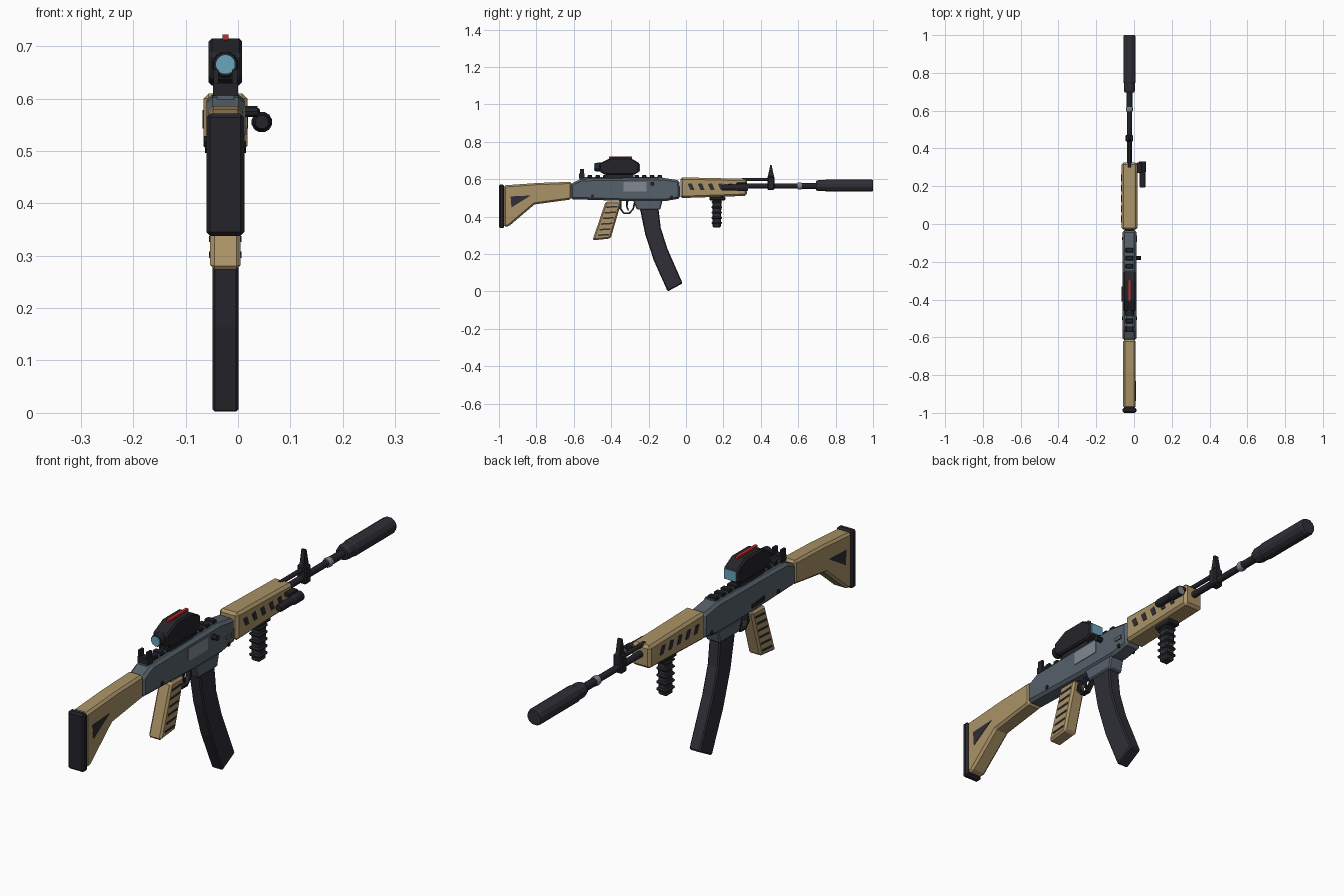
import bpy, bmesh, math

CX = -0.024  # centre plane of the rifle


def mat(name, r, g, b):
    m = bpy.data.materials.new(name)
    lin = [(c / 255 / 12.92) if c < 10 else ((c / 255 + 0.055) / 1.055) ** 2.4 for c in (r, g, b)]
    m.diffuse_color = (*lin, 1)
    return m


TAN = mat("tan", 170, 146, 102)
STEEL = mat("blue_grey_steel", 86, 97, 107)
DARK = mat("dark_polymer", 46, 46, 54)
BLACK = mat("black_metal", 36, 36, 42)
GREY = mat("light_grey", 128, 136, 144)
GLASS = mat("blue_glass", 104, 166, 188)
RED = mat("red", 205, 42, 42)


def finish(name, bm, m, bevel=0):
    bmesh.ops.recalc_face_normals(bm, faces=bm.faces)
    me = bpy.data.meshes.new(name)
    bm.to_mesh(me)
    bm.free()
    me.materials.append(m)
    ob = bpy.data.objects.new(name, me)
    bpy.context.collection.objects.link(ob)
    if bevel:
        mod = ob.modifiers.new("bevel", "BEVEL")
        mod.width, mod.segments = bevel, 1
        mod.limit_method, mod.angle_limit = "ANGLE", math.radians(40)
    return ob


def prism(name, pts, hw, m, bevel=0, x=CX):
    """Side profile of (y, z) points extruded across x."""
    bm = bmesh.new()
    a = [bm.verts.new((x - hw, y, z)) for y, z in pts]
    b = [bm.verts.new((x + hw, y, z)) for y, z in pts]
    bm.faces.new(a)
    bm.faces.new(b[::-1])
    for i in range(len(pts)):
        j = (i + 1) % len(pts)
        bm.faces.new((a[i], a[j], b[j], b[i]))
    return finish(name, bm, m, bevel)


def box(name, y0, y1, z0, z1, hw, m, bevel=0, x=CX):
    return prism(name, [(y0, z0), (y1, z0), (y1, z1), (y0, z1)], hw, m, bevel, x)


def lathe(name, prof, z, m, x=CX, n=12):
    """Rings of (y, radius) around an axis parallel to y."""
    bm = bmesh.new()
    rings = []
    for y, r in prof:
        ang = [2 * math.pi * (i + 0.5) / n for i in range(n)]
        rings.append([bm.verts.new((x + r * math.cos(t), y, z + r * math.sin(t))) for t in ang])
    for p, q in zip(rings, rings[1:]):
        for i in range(n):
            bm.faces.new((p[i], p[(i + 1) % n], q[(i + 1) % n], q[i]))
    bm.faces.new(rings[0])
    bm.faces.new(rings[-1])
    return finish(name, bm, m)


def pin(name, y, z, r, x0, x1, m, n=10):
    """Short cylinder along x."""
    pts = [(y + r * math.cos(2 * math.pi * i / n), z + r * math.sin(2 * math.pi * i / n)) for i in range(n)]
    return prism(name, pts, (x1 - x0) / 2, m, 0, (x0 + x1) / 2)


# Stock and butt plate
prism("stock", [(-0.975, 0.567), (-0.79, 0.58), (-0.612, 0.586), (-0.612, 0.492), (-0.81, 0.465),
                (-0.95, 0.346), (-0.975, 0.346)], 0.033, TAN, 0.009)
box("butt_plate", -1.0, -0.972, 0.338, 0.571, 0.036, BLACK, 0.007)
for s in (-1, 1):
    prism("stock_recess", [(-0.938, 0.508), (-0.83, 0.513), (-0.933, 0.449)], 0.002, DARK, 0, CX + s * 0.0325)

# Receiver and magazine well
prism("receiver", [(-0.617, 0.493), (-0.617, 0.575), (-0.56, 0.602), (-0.13, 0.608), (-0.035, 0.594),
                   (-0.03, 0.497), (-0.11, 0.483), (-0.3, 0.483)], 0.036, STEEL, 0.011)
prism("magazine_well", [(-0.285, 0.49), (-0.262, 0.437), (-0.138, 0.437), (-0.125, 0.49)], 0.031, STEEL, 0.005)
box("ejection_port", -0.334, -0.21, 0.535, 0.586, 0.003, GREY, 0, CX + 0.0355)
pin("charging_handle", -0.18, 0.575, 0.011, CX + 0.03, 0.037, BLACK)
box("bolt_catch", -0.095, -0.06, 0.53, 0.545, 0.003, STEEL, 0, CX + 0.037)
for y, z in ((-0.5, 0.51), (-0.077, 0.505)):
    pin("receiver_pin", y, z, 0.009, CX - 0.039, CX + 0.039, BLACK)
prism("selector_lever", [(-0.41, 0.528), (-0.33, 0.52), (-0.33, 0.508), (-0.41, 0.51)], 0.004, BLACK, 0, CX - 0.037)

# Top rail
box("rail_base", -0.57, -0.125, 0.598, 0.613, 0.016, STEEL)
for i in range(11):
    y = -0.555 + i * 0.0415
    box("rail_tooth", y - 0.012, y + 0.012, 0.606, 0.622, 0.02, BLACK, 0.003)

# Rear iron sight
box("rear_sight_base", -0.572, -0.542, 0.605, 0.63, 0.024, BLACK)
for s in (-1, 1):
    box("rear_sight_ear", -0.568, -0.545, 0.62, 0.655, 0.005, BLACK, 0, CX + s * 0.018)

# Optic
box("optic_mount", -0.43, -0.28, 0.605, 0.635, 0.02, BLACK)
prism("optic_body", [(-0.462, 0.64), (-0.462, 0.685), (-0.4, 0.715), (-0.3, 0.715), (-0.25, 0.687),
                     (-0.25, 0.64), (-0.275, 0.625), (-0.435, 0.625)], 0.032, BLACK, 0.006)
lathe("eyepiece", [(-0.455, 0.025), (-0.487, 0.023)], 0.665, BLACK)
lathe("rear_lens", [(-0.48, 0.019), (-0.491, 0.019)], 0.665, GLASS, n=16)
box("front_lens", -0.252, -0.246, 0.642, 0.682, 0.026, GLASS)
box("red_strip", -0.413, -0.29, 0.712, 0.722, 0.006, RED)

# Pistol grip with grooves
prism("pistol_grip", [(-0.43, 0.48), (-0.345, 0.48), (-0.403, 0.283), (-0.5, 0.273)], 0.029, TAN, 0.008)
for i in range(6):
    z = 0.452 - i * 0.03
    y = -0.388 - (0.48 - z) * 0.3
    for s in (-1, 1):
        prism("grip_groove", [(y - 0.03, z - 0.006), (y + 0.03, z - 0.002), (y + 0.03, z + 0.006),
                              (y - 0.03, z + 0.002)], 0.002, DARK, 0, CX + s * 0.029)

# Trigger and guard
guard = [(-0.355, 0.484), (-0.355, 0.44), (-0.335, 0.415), (-0.3, 0.415), (-0.278, 0.44), (-0.268, 0.484)]
inner = [(-0.277, 0.484), (-0.286, 0.444), (-0.304, 0.423), (-0.331, 0.423), (-0.346, 0.444), (-0.346, 0.484)]
prism("trigger_guard", guard + inner, 0.01, BLACK)
prism("trigger", [(-0.32, 0.484), (-0.308, 0.484), (-0.312, 0.455), (-0.304, 0.432), (-0.312, 0.432),
                  (-0.322, 0.457)], 0.005, BLACK)

# Curved magazine
prism("magazine", [(-0.248, 0.45), (-0.218, 0.305), (-0.172, 0.165), (-0.098, 0.0), (-0.018, 0.043),
                   (-0.1, 0.23), (-0.135, 0.34), (-0.148, 0.45)], 0.025, DARK, 0.005)

# Handguard with slanted vents
prism("handguard", [(-0.03, 0.499), (-0.03, 0.61), (0.325, 0.602), (0.325, 0.511)], 0.042, TAN, 0.01)
for i in range(5):
    y = 0.025 + i * 0.054
    for s in (-1, 1):
        prism("handguard_vent", [(y - 0.016, 0.575), (y - 0.002, 0.543), (y + 0.02, 0.543), (y + 0.006, 0.578)],
              0.002, DARK, 0, CX + s * 0.0415)

# Foregrip
box("foregrip_mount", 0.125, 0.21, 0.487, 0.507, 0.025, BLACK, 0.004)
prism("foregrip", [(0.142, 0.495), (0.19, 0.495), (0.186, 0.342), (0.142, 0.342)], 0.02, DARK, 0.006)
for i in range(5):
    z = 0.36 + i * 0.028
    box("foregrip_ridge", 0.136, 0.193, z, z + 0.012, 0.024, DARK, 0.004)

# Flashlight and its bracket
lathe("flashlight", [(0.192, 0.013), (0.2, 0.016), (0.27, 0.016), (0.284, 0.02), (0.33, 0.02)], 0.555, BLACK, 0.0455)
lathe("flashlight_lens", [(0.325, 0.016), (0.332, 0.016)], 0.555, GREY, 0.0455)
box("flashlight_bracket", 0.27, 0.325, 0.566, 0.582, 0.0145, BLACK, 0.003, 0.0275)

# Barrel, gas tube, front sight
lathe("barrel", [(0.3, 0.013), (0.73, 0.013)], 0.564, BLACK)
lathe("gas_tube", [(0.3, 0.009), (0.465, 0.009)], 0.598, BLACK)
box("front_sight_block", 0.436, 0.472, 0.542, 0.615, 0.02, BLACK, 0.005)
prism("front_sight_post", [(0.436, 0.61), (0.472, 0.61), (0.464, 0.645), (0.458, 0.675), (0.45, 0.675),
                           (0.444, 0.645)], 0.009, BLACK)
lathe("barrel_collar", [(0.595, 0.017), (0.6, 0.019), (0.615, 0.019), (0.62, 0.017)], 0.564, GREY)
lathe("muzzle_adapter", [(0.62, 0.016), (0.705, 0.016)], 0.564, BLACK)

# Suppressor
lathe("suppressor", [(0.695, 0.026), (0.71, 0.031), (0.745, 0.031), (0.75, 0.034), (0.992, 0.034), (1.0, 0.03)],
      0.566, DARK)
